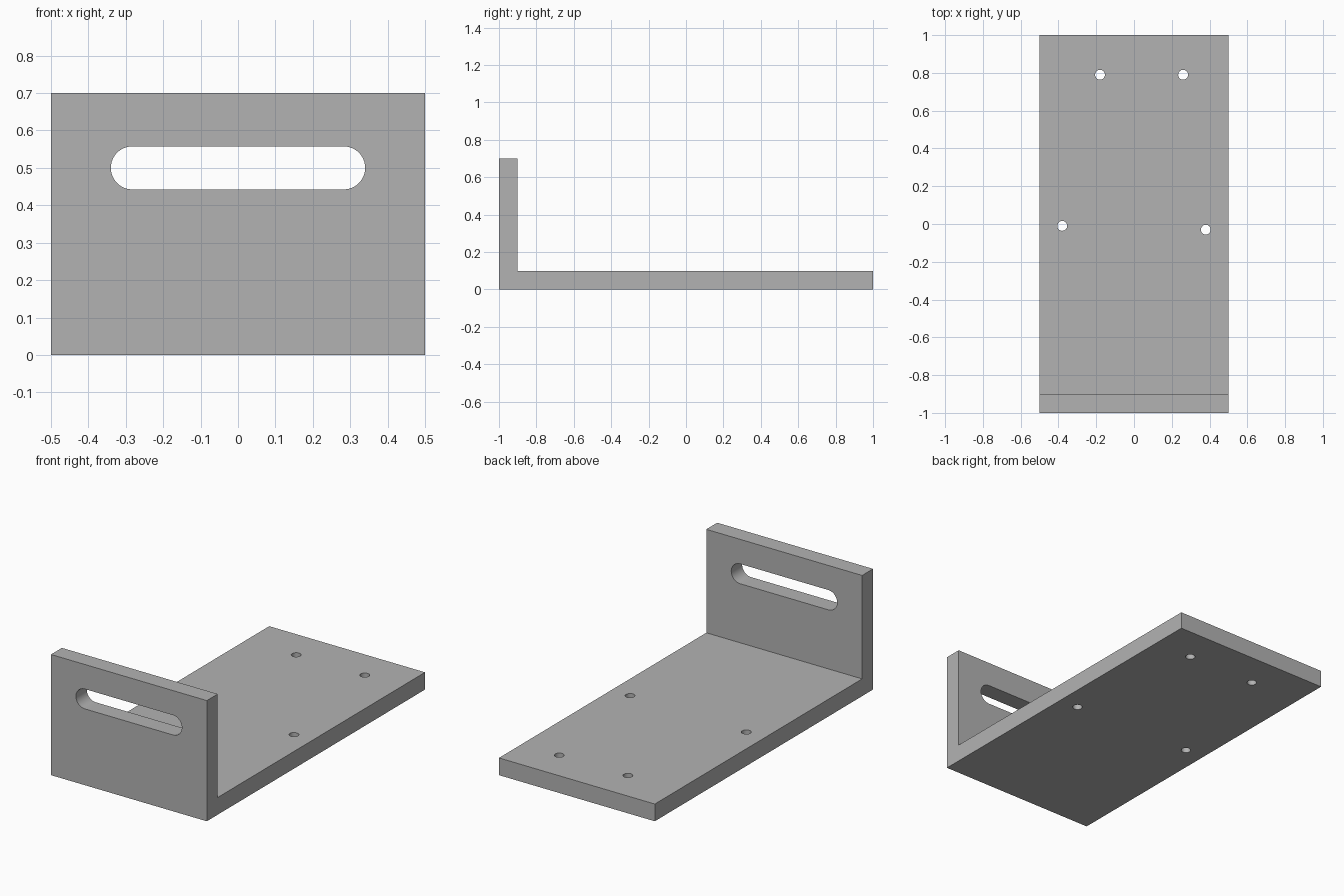
import bpy
import bmesh
from math import pi, cos, sin
from mathutils import Matrix

cube = bpy.data.objects.get("Cube")
if cube:
    bpy.data.objects.remove(cube, do_unlink=True)

# Single grey metal finish
grey = bpy.data.materials.new("plain grey")
grey.use_nodes = True
colour = (0.45, 0.45, 0.45, 1)
grey.diffuse_color = colour
grey.node_tree.nodes["Principled BSDF"].inputs["Base Color"].default_value = colour


def prism(name, outline, depth, matrix):
    """Extrude a flat outline along local z, then place it."""
    bm = bmesh.new()
    face = bm.faces.new([bm.verts.new((x, y, 0)) for x, y in outline])
    extruded = bmesh.ops.extrude_face_region(bm, geom=[face])["geom"]
    verts = [v for v in extruded if isinstance(v, bmesh.types.BMVert)]
    bmesh.ops.translate(bm, verts=verts, vec=(0, 0, depth))
    bmesh.ops.transform(bm, matrix=matrix, verts=bm.verts)
    bmesh.ops.recalc_face_normals(bm, faces=bm.faces)
    mesh = bpy.data.meshes.new(name)
    bm.to_mesh(mesh)
    bm.free()
    mesh.materials.append(grey)
    obj = bpy.data.objects.new(name, mesh)
    bpy.context.collection.objects.link(obj)
    return obj


def arc(cx, radius, start, end, steps):
    angles = [start + (end - start) * i / steps for i in range(steps + 1)]
    return [(cx + radius * cos(a), radius * sin(a)) for a in angles]


def cut(target, cutter):
    mod = target.modifiers.new(cutter.name, "BOOLEAN")
    mod.operation = "DIFFERENCE"
    mod.solver = "EXACT"
    mod.object = cutter
    cutter.hide_render = True
    bpy.context.view_layer.objects.active = target
    bpy.ops.object.modifier_apply(modifier=mod.name)
    bpy.data.objects.remove(cutter, do_unlink=True)


# L-shaped bracket: side profile in y-z swept across the width
profile = [(-1, 0), (1, 0), (1, 0.1), (-0.9, 0.1), (-0.9, 0.7), (-1, 0.7)]
yz_to_world = Matrix(((0, 0, 1, -0.5), (1, 0, 0, 0), (0, 1, 0, 0), (0, 0, 0, 1)))
bracket = prism("angle_bracket", profile, 1, yz_to_world)

# Rounded slot through the upright plate
r, half = 0.0575, 0.2825
slot = arc(half, r, -pi / 2, pi / 2, 24) + arc(-half, r, pi / 2, 3 * pi / 2, 24)
upright = Matrix.Translation((0, -0.8, 0.5)) @ Matrix.Rotation(pi / 2, 4, "X")
cut(bracket, prism("slot_cutter", slot, 0.4, upright))

# Four screw holes through the base plate
circle = arc(0, 0.026, 0, 2 * pi, 32)[:-1]
for x, y in [(-0.18, 0.79), (0.26, 0.79), (-0.38, -0.01), (0.38, -0.03)]:
    cut(bracket, prism("hole_cutter", circle, 0.3, Matrix.Translation((x, y, -0.1))))

# Smooth hole walls, keep the plate edges crisp
bpy.ops.object.select_all(action="DESELECT")
bracket.select_set(True)
bpy.context.view_layer.objects.active = bracket
bpy.ops.object.shade_smooth_by_angle(angle=pi / 6)
